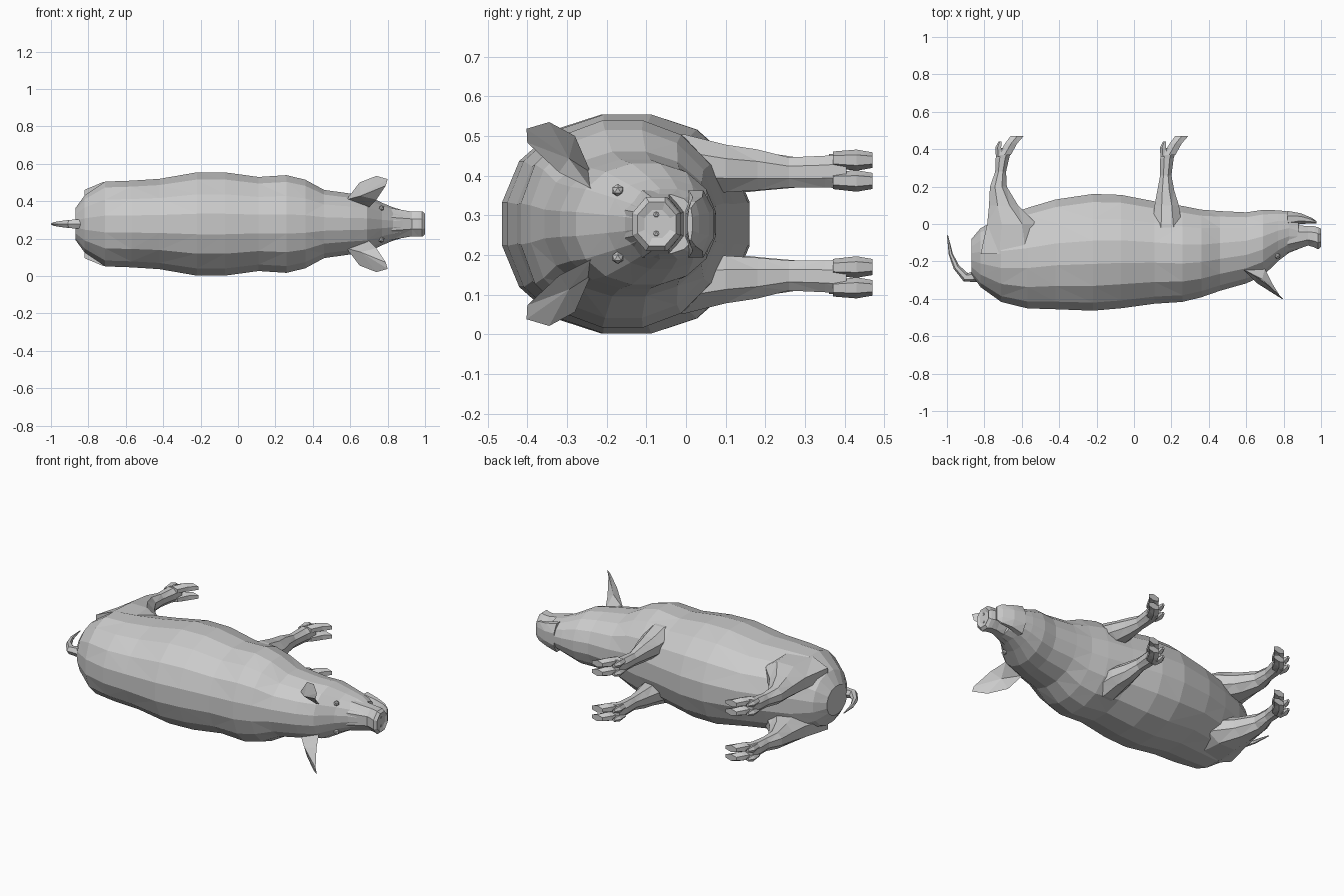
import bpy, bmesh, math
from mathutils import Vector

CZ = 0.278  # height of the pig's plane of symmetry (it lies on its side)


def finish(name, bm):
    bmesh.ops.recalc_face_normals(bm, faces=bm.faces[:])
    mesh = bpy.data.meshes.new(name)
    bm.to_mesh(mesh)
    bm.free()
    ob = bpy.data.objects.new(name, mesh)
    bpy.context.collection.objects.link(ob)
    return ob


def loft(name, rings):
    """Skin a list of equal-sized point rings and cap both ends."""
    bm = bmesh.new()
    rows = [[bm.verts.new(p) for p in ring] for ring in rings]
    n = len(rows[0])
    for a, b in zip(rows, rows[1:]):
        for i in range(n):
            j = (i + 1) % n
            bm.faces.new((a[i], a[j], b[j], b[i]))
    bm.faces.new(rows[0])
    bm.faces.new(rows[-1])
    bmesh.ops.triangulate(bm, faces=bm.faces[:])
    return finish(name, bm)


def oval(u0, u1, v0, v1, n, power=2.0):
    """Points of a superellipse filling a box in (u, v)."""
    pts = []
    for i in range(n):
        a = 2 * math.pi * (i + 0.5) / n
        c, s = math.cos(a), math.sin(a)
        k = (abs(c) ** power + abs(s) ** power) ** (-1 / power)
        if n <= 8:
            k /= math.cos(math.pi / n)
        pts.append(((u0 + u1) / 2 + (u1 - u0) / 2 * c * k,
                    (v0 + v1) / 2 + (v1 - v0) / 2 * s * k))
    return pts


def along_x(name, sections, n, power=2.0):
    """Sections are (x, y low, y high, half width)."""
    return loft(name, [[(x, y, CZ + z) for y, z in oval(a, b, -w, w, n, power)]
                       for x, a, b, w in sections])


def along_y(name, sections, n, side, dx=0.0):
    """Sections are (y, x low, x high, inner offset, outer offset)."""
    return loft(name, [[(x + dx, y, CZ + side * z) for x, z in oval(a, b, c, d, n)]
                       for y, a, b, c, d in sections])


# Trunk, neck and head as one continuous skin
along_x("body", [
    (-0.87, -0.27, -0.08, 0.085), (-0.82, -0.34, -0.02, 0.155),
    (-0.71, -0.42, 0.04, 0.23), (-0.57, -0.455, 0.09, 0.235),
    (-0.42, -0.46, 0.135, 0.245), (-0.22, -0.468, 0.165, 0.28),
    (-0.07, -0.455, 0.16, 0.28), (0.11, -0.43, 0.125, 0.255),
    (0.26, -0.42, 0.10, 0.265), (0.36, -0.395, 0.08, 0.24),
    (0.46, -0.36, 0.072, 0.185), (0.60, -0.32, 0.065, 0.165),
    (0.69, -0.28, 0.078, 0.155), (0.77, -0.20, 0.075, 0.115),
    (0.83, -0.155, 0.068, 0.09), (0.88, -0.135, 0.03, 0.075)], 16, 2.15)

# Upper snout with flared disc, and lower jaw
along_x("snout", [(0.82, -0.155, 0.0, 0.085), (0.93, -0.115, -0.012, 0.066),
                  (0.965, -0.125, -0.012, 0.066), (0.985, -0.135, -0.018, 0.068),
                  (1.0, -0.122, -0.025, 0.055), (0.993, -0.105, -0.04, 0.035)], 8)
along_x("lower_jaw", [(0.82, -0.02, 0.07, 0.085), (0.89, 0.0, 0.058, 0.068),
                      (0.95, 0.003, 0.033, 0.056), (0.975, 0.004, 0.016, 0.04)], 8)

# Tail curling away from the rump
tail = [(-0.84, -0.28, 0.03), (-0.90, -0.285, 0.025), (-0.95, -0.23, 0.017),
        (-0.98, -0.16, 0.011), (-0.997, -0.06, 0.003)]
rings = []
for i, (x, y, r) in enumerate(tail):
    a, b = tail[max(i - 1, 0)], tail[min(i + 1, len(tail) - 1)]
    side_dir = Vector((b[1] - a[1], a[0] - b[0], 0)).normalized()
    rings.append([Vector((x, y, CZ)) + side_dir * (r * math.cos(t)) + Vector((0, 0, r * math.sin(t)))
                  for t in (k * math.pi / 3 for k in range(6))])
loft("tail", rings)

# Leg profiles
ankle = [(0.35, 0.14, 0.212, 0.092, 0.172), (0.405, 0.155, 0.228, 0.09, 0.178)]
front_leg = [(-0.12, 0.06, 0.30, 0.09, 0.23), (0.0, 0.10, 0.255, 0.075, 0.225),
             (0.10, 0.11, 0.24, 0.08, 0.20), (0.18, 0.125, 0.215, 0.085, 0.188),
             (0.26, 0.14, 0.20, 0.092, 0.168)] + ankle
hind_leg = [(-0.16, -0.82, -0.48, 0.08, 0.225), (0.0, -0.785, -0.52, 0.065, 0.222),
            (0.10, -0.775, -0.62, 0.075, 0.20), (0.20, -0.77, -0.68, 0.085, 0.18),
            (0.28, -0.742, -0.684, 0.092, 0.168)] + [
            (y, a - 0.88, b - 0.88, c, d) for y, a, b, c, d in ankle]

# Ear: rim outline with a hollow front and a domed back
rim = [(0.58, -0.24, 0.13), (0.65, -0.28, 0.222), (0.74, -0.345, 0.257), (0.80, -0.402, 0.24),
       (0.79, -0.40, 0.205), (0.74, -0.32, 0.13), (0.70, -0.24, 0.09)]

for side, tag in ((1, "upper"), (-1, "lower")):
    along_y("front_leg_" + tag, front_leg, 8, side)
    along_y("hind_leg_" + tag, hind_leg, 8, side)
    for dx, limb in ((0.0, "front"), (-0.88, "hind")):
        # Cloven hoof and dew claws
        for lo, hi in ((0.085, 0.132), (0.138, 0.184)):
            along_y(f"{limb}_toe_{tag}", [
                (0.37, 0.155, 0.222, lo + 0.006, hi - 0.004),
                (0.43, 0.19, 0.255, lo, hi),
                (0.47, 0.22, 0.29, lo + 0.006, hi - 0.006)], 6, side, dx)
            along_y(f"{limb}_dew_claw_{tag}", [
                (0.36, 0.145, 0.175, lo + 0.01, hi - 0.01),
                (0.41, 0.142, 0.17, lo + 0.008, hi - 0.008),
                (0.442, 0.158, 0.172, lo + 0.015, hi - 0.015)], 5, side, dx)

    bm = bmesh.new()
    edge = [bm.verts.new((x, y, CZ + side * z)) for x, y, z in rim]
    for hub in ((0.685, -0.295, 0.165), (0.655, -0.315, 0.15)):
        v = bm.verts.new((hub[0], hub[1], CZ + side * hub[2]))
        for i in range(len(edge)):
            bm.faces.new((edge[i], edge[(i + 1) % len(edge)], v))
    finish("ear_" + tag, bm)

    # Eye and nostril
    for part, pos, r in (("eye", (0.768, -0.172, 0.085), 0.016),
                         ("nostril", (0.988, -0.075, 0.024), 0.01)):
        bm = bmesh.new()
        bmesh.ops.create_icosphere(bm, subdivisions=1, radius=r)
        bmesh.ops.translate(bm, verts=bm.verts[:], vec=(pos[0], pos[1], CZ + side * pos[2]))
        finish(f"{part}_{tag}", bm)
